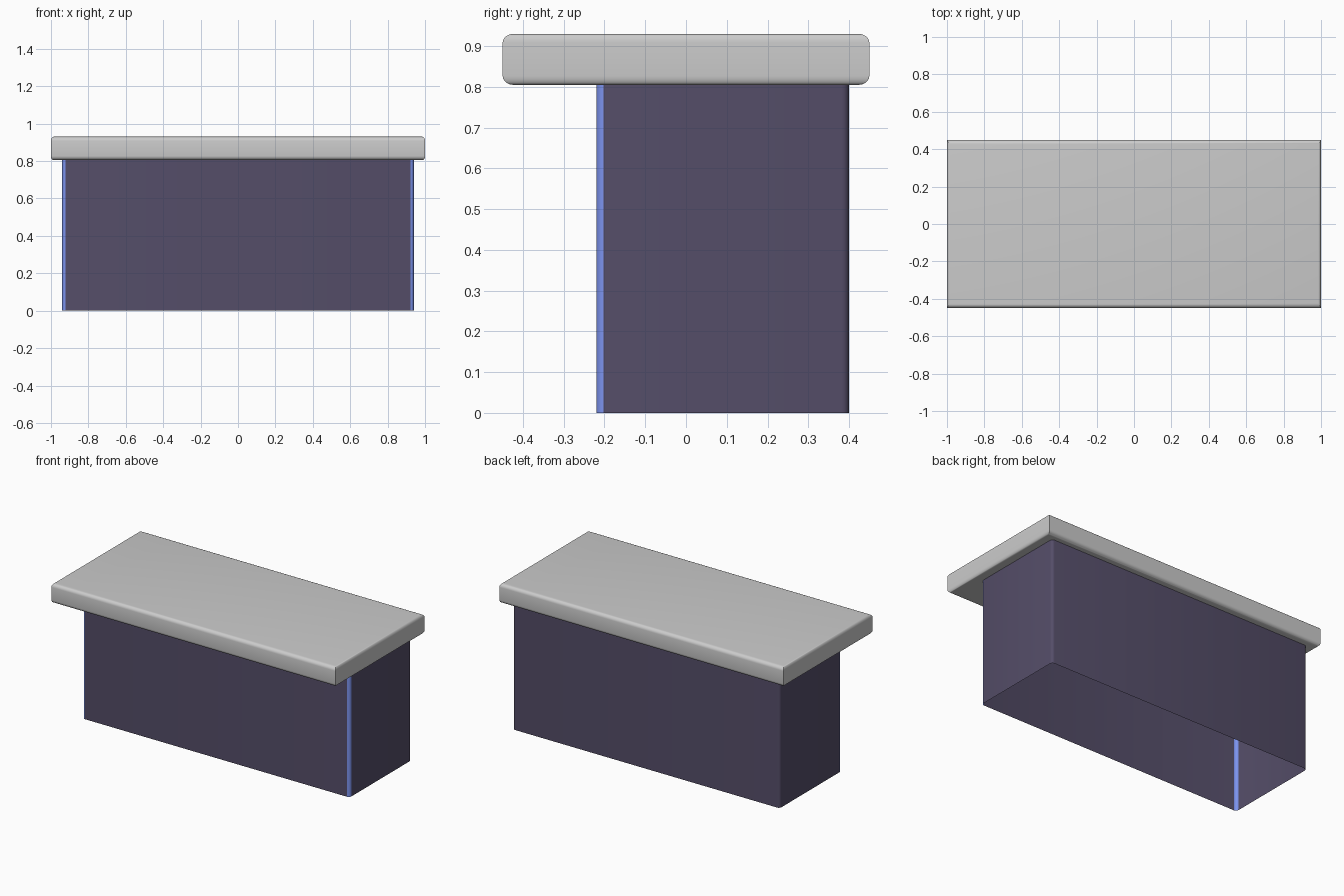
import bpy, bmesh
from math import sin, cos, pi

if "Cube" in bpy.data.objects:
    bpy.data.objects.remove(bpy.data.objects["Cube"])


def material(name, rgb):
    m = bpy.data.materials.new(name)
    m.diffuse_color = (*rgb, 1)
    m.use_nodes = True
    m.node_tree.nodes["Principled BSDF"].inputs["Base Color"].default_value = m.diffuse_color
    return m


def finish(name, bm, mats=(), flip=True):
    if flip:
        bmesh.ops.recalc_face_normals(bm, faces=bm.faces)
    me = bpy.data.meshes.new(name)
    bm.to_mesh(me)
    bm.free()
    ob = bpy.data.objects.new(name, me)
    bpy.context.collection.objects.link(ob)
    for m in mats:
        me.materials.append(m)
    bpy.ops.object.select_all(action='DESELECT')
    ob.select_set(True)
    bpy.context.view_layer.objects.active = ob
    bpy.ops.object.shade_smooth_by_angle(angle=0.6)
    return ob


# Counter top: stacked rectangles give rounded edges with mitred corners
SEG, Z0, Z1 = 5, 0.805, 0.93
RX, RY, RZ = 0.014, 0.026, 0.022
steps = [i / SEG * pi / 2 for i in range(SEG + 1)]
levels = [(1 - sin(a), Z0 + RZ * (1 - cos(a))) for a in steps]
levels += [(k, Z0 + Z1 - z) for k, z in reversed(levels)]
bm = bmesh.new()
rings = []
for k, z in levels:
    x, y = 1 - RX * k, 0.45 - RY * k
    rings.append([bm.verts.new((sx * x, sy * y, z))
                  for sx, sy in ((-1, -1), (1, -1), (1, 1), (-1, 1))])
for a, b in zip(rings, rings[1:]):
    for i in range(4):
        j = (i + 1) % 4
        bm.faces.new((a[i], a[j], b[j], b[i]))
bm.faces.new(rings[0][::-1])
bm.faces.new(rings[-1])
finish("counter_top", bm)

# Cabinet body: thin shell open underneath, rounded upright corners
dark = material("dark_panel", (0.09, 0.075, 0.14))
blue = material("blue_trim", (0.2, 0.29, 0.85))
R, N = 0.018, 4
X, YF, YB = 0.94, -0.22, 0.40
corners = [(-X + R, YF + R, pi), (X - R, YF + R, 1.5 * pi),
           (X - R, YB - R, 0), (-X + R, YB - R, 0.5 * pi)]
bm = bmesh.new()
loop = []
for c, (cx, cy, start) in enumerate(corners):
    for i in range(N + 1):
        a = start + i / N * pi / 2
        p = (cx + R * cos(a), cy + R * sin(a))
        trim = c < 2 and i < N  # front corners are blue
        loop.append((bm.verts.new((*p, 0)), bm.verts.new((*p, Z0)), trim))
for (a, b, trim), (c, d, _) in zip(loop, loop[1:] + loop[:1]):
    bm.faces.new((a, c, d, b)).material_index = int(trim)
finish("cabinet_body", bm, (dark, blue), flip=False)
